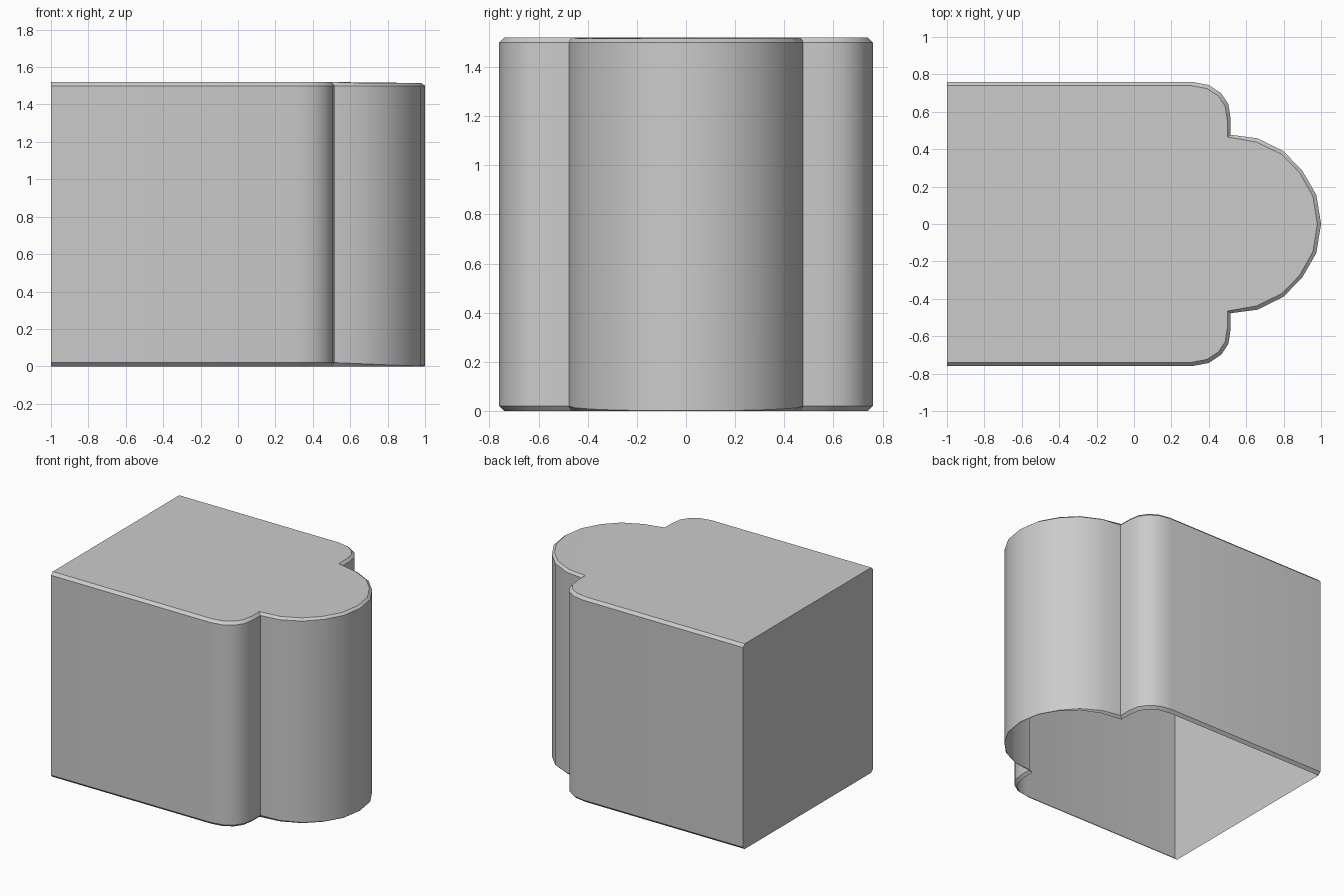
import bpy, bmesh

if "Cube" in bpy.data.objects:
    bpy.data.objects.remove(bpy.data.objects["Cube"])

HEIGHT, BEVEL, DROP = 1.52, 0.02, 0.005

# Half outline: (outer x, outer y, inset x, inset y, bottom bevel amount)
HALF = [
    (-1.0, 0.76, -1.0, 0.74, 1),
    (0.31, 0.76, 0.305, 0.74, 1),
    (0.40, 0.743, 0.39, 0.724, 1),
    (0.465, 0.70, 0.45, 0.685, 1),
    (0.505, 0.64, 0.487, 0.63, 1),
    (0.517, 0.56, 0.50, 0.55, 1),
    (0.517, 0.477, 0.50, 0.465, 1),     # notch
    (0.66, 0.458, 0.655, 0.438, 0.7),
    (0.80, 0.388, 0.788, 0.373, 0.4),
    (0.90, 0.285, 0.885, 0.275, 0.2),
    (0.975, 0.155, 0.957, 0.147, 0.1),
    (1.0, 0.0, 0.98, 0.0, 0.1),
]
NOTCH = 6
outline = HALF + [(a, -b, c, -d, t) for a, b, c, d, t in reversed(HALF[:-1])]
n = len(outline)

bm = bmesh.new()
rings = [[], [], [], []]
for i, (ox, oy, ix, iy, t) in enumerate(outline):
    on_bulge = NOTCH < i < n - 1 - NOTCH
    top = HEIGHT - (DROP if on_bulge else 0)
    rings[0].append(bm.verts.new((ox + (ix - ox) * t, oy + (iy - oy) * t, 0)))
    rings[1].append(bm.verts.new((ox, oy, BEVEL * t)))
    rings[2].append(bm.verts.new((ox, oy, HEIGHT - BEVEL)))
    rings[3].append(bm.verts.new((ix, iy, top)))

# Side walls with bevelled top and bottom rims
for low, high in zip(rings, rings[1:]):
    for i in range(n - 1):
        bm.faces.new((low[i], low[i + 1], high[i + 1], high[i]))

# Flat end wall; the underside stays open
bm.faces.new([r[0] for r in rings] + [r[-1] for r in reversed(rings)])

# Top: main body and rounded bulge
top = rings[3]
bm.faces.new(top[:NOTCH + 1] + top[n - 1 - NOTCH:])
bm.faces.new(top[NOTCH:n - NOTCH])
bmesh.ops.recalc_face_normals(bm, faces=bm.faces)
# Make sure the open shell faces outward
bm.normal_update()
lid = max(bm.faces, key=lambda f: f.calc_center_median().z)
if lid.normal.z < 0:
    bmesh.ops.reverse_faces(bm, faces=bm.faces)

mesh = bpy.data.meshes.new("rounded_block_shell")
bm.to_mesh(mesh)
bm.free()
shell = bpy.data.objects.new("rounded_block_shell", mesh)
bpy.context.collection.objects.link(shell)

# Smooth curves, crisp edges
bpy.context.view_layer.objects.active = shell
shell.select_set(True)
bpy.ops.object.shade_smooth_by_angle(angle=0.52)
